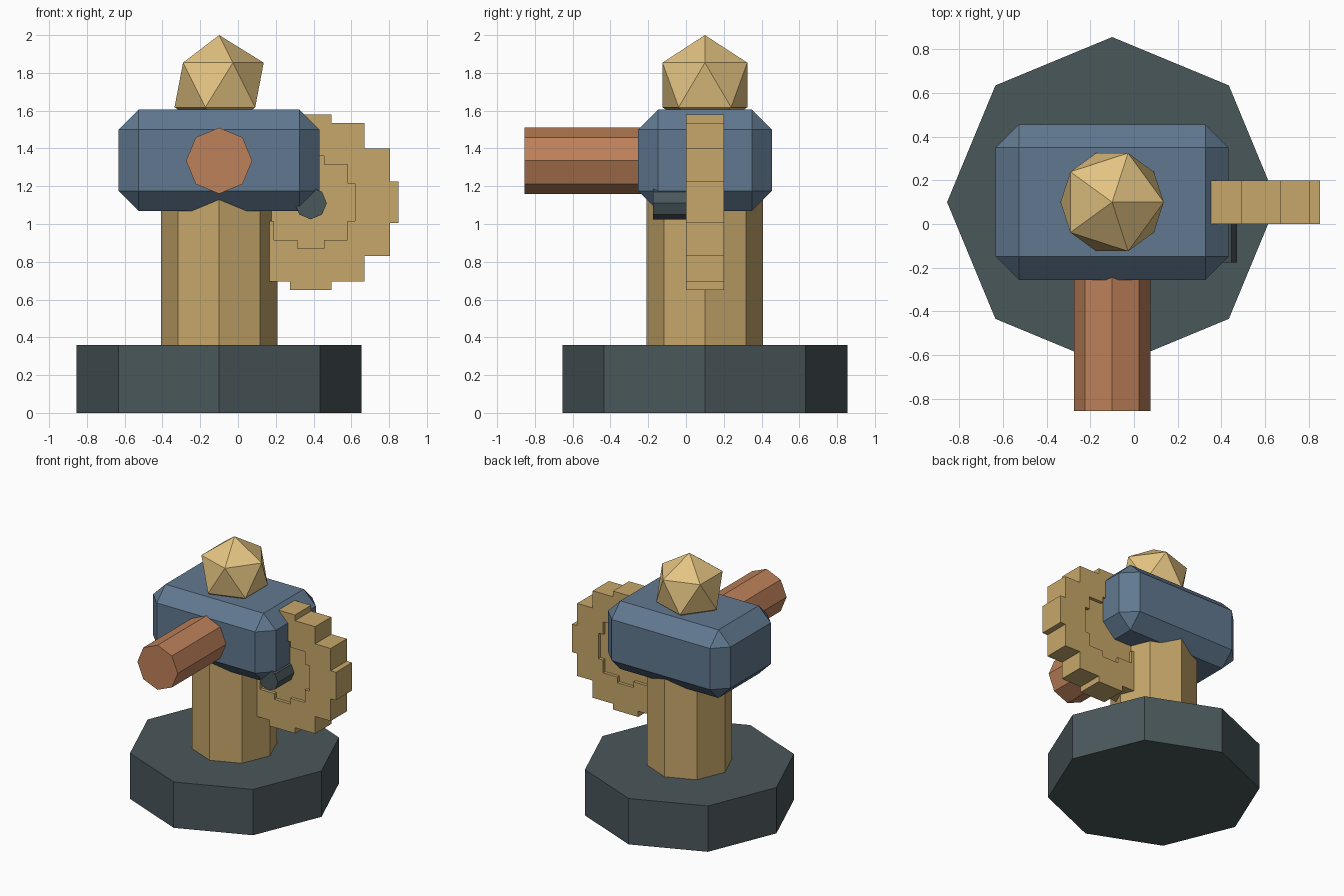
import bpy, bmesh, math
from mathutils import Matrix, Vector

if "Cube" in bpy.data.objects:
    bpy.data.objects.remove(bpy.data.objects["Cube"])


def material(name, rgb):
    m = bpy.data.materials.new(name)
    lin = [((c / 255 + 0.055) / 1.055) ** 2.4 for c in rgb]
    m.diffuse_color = (*lin, 1)
    m.use_nodes = True
    m.node_tree.nodes["Principled BSDF"].inputs["Base Color"].default_value = m.diffuse_color
    return m


SLATE = material("dark slate", (74, 87, 91))
BRASS = material("brass", (198, 167, 106))
BLUE = material("steel blue", (97, 121, 144))
COPPER = material("copper", (190, 129, 90))
GOLD = material("pale gold", (228, 196, 130))


def finish(name, bm, mat):
    bmesh.ops.recalc_face_normals(bm, faces=bm.faces)
    me = bpy.data.meshes.new(name)
    bm.to_mesh(me)
    bm.free()
    me.materials.append(mat)
    ob = bpy.data.objects.new(name, me)
    bpy.context.collection.objects.link(ob)
    return ob


def octagon(name, start, end, r, mat):
    """Eight-sided prism between two points, corners on the axes."""
    a, b = Vector(start), Vector(end)
    d = b - a
    rot = Matrix.Rotation(math.pi / 2, 4, 'X') if abs(d.y) > abs(d.z) else Matrix()
    bm = bmesh.new()
    bmesh.ops.create_cone(bm, cap_ends=True, segments=8, radius1=r, radius2=r,
                          depth=d.length, matrix=Matrix.Translation((a + b) / 2) @ rot)
    # turn so that a corner lies on the x axis
    if not any(abs(v.co.x - a.x - r) < 1e-4 for v in bm.verts):
        bmesh.ops.rotate(bm, verts=bm.verts, cent=a,
                         matrix=Matrix.Rotation(math.pi / 8, 3, d.normalized()))
    return finish(name, bm, mat)


def stepped_disc(name, centre, steps, y0, y1, mat):
    """Prism with a stair-stepped round outline; steps are the corners of one quadrant."""
    quad = []
    for i, (x, z) in enumerate(steps):
        if i:
            quad.append((steps[i - 1][0], z))
        quad.append((x, z))
    pts = (quad + [(x, -z) for x, z in reversed(quad)]
           + [(-x, -z) for x, z in quad] + [(-x, z) for x, z in reversed(quad)])
    bm = bmesh.new()
    face = bm.faces.new([bm.verts.new((centre[0] + x, y0, centre[1] + z)) for x, z in pts])
    ext = bmesh.ops.extrude_face_region(bm, geom=[face], use_keep_orig=True)
    verts = [g for g in ext['geom'] if isinstance(g, bmesh.types.BMVert)]
    bmesh.ops.translate(bm, verts=verts, vec=(0, y1 - y0, 0))
    return finish(name, bm, mat)


# base, column and barrel
octagon("base", (-0.1, 0.1, 0), (-0.1, 0.1, 0.36), 0.755, SLATE)
octagon("column", (-0.1, 0.1, 0.36), (-0.1, 0.1, 1.3), 0.308, BRASS)
octagon("barrel", (-0.1, -0.855, 1.335), (-0.1, 0.0, 1.335), 0.175, COPPER)

# chamfered body
bm = bmesh.new()
bmesh.ops.create_cube(bm, size=1, matrix=Matrix.Translation((-0.1, 0.1, 1.3375))
                      @ Matrix.Diagonal((1.065, 0.71, 0.535, 1)))
bmesh.ops.bevel(bm, geom=bm.edges[:], offset=0.106, segments=1, affect='EDGES')
finish("body", bm, BLUE)

# faceted knob on top
bm = bmesh.new()
bmesh.ops.create_icosphere(bm, subdivisions=1, radius=0.264,
                           matrix=Matrix.Translation((-0.1, 0.1, 1.736)))
finish("knob", bm, GOLD)

# stepped wheel with a shallow recess cut in both faces
hub = (0.385, 1.115)
wheel = stepped_disc("wheel", hub,
                     [(0.11, 0.465), (0.285, 0.42), (0.42, 0.285), (0.465, 0.11)],
                     0.0, 0.2, BRASS)
recess = [(0.07, 0.245), (0.195, 0.2), (0.235, 0.1)]
for side, (y0, y1) in {"front": (-0.1, 0.025), "back": (0.175, 0.3)}.items():
    cutter = stepped_disc(side + "_recess_cutter", hub, recess, y0, y1, BRASS)
    cutter.hide_render = True
    cutter.hide_set(True)
    mod = wheel.modifiers.new(side + "_recess", 'BOOLEAN')
    mod.operation = 'DIFFERENCE'
    mod.solver = 'EXACT'
    mod.object = cutter

# axle stub
octagon("axle", (0.385, -0.175, 1.11), (0.385, 0.1, 1.11), 0.085, SLATE)
